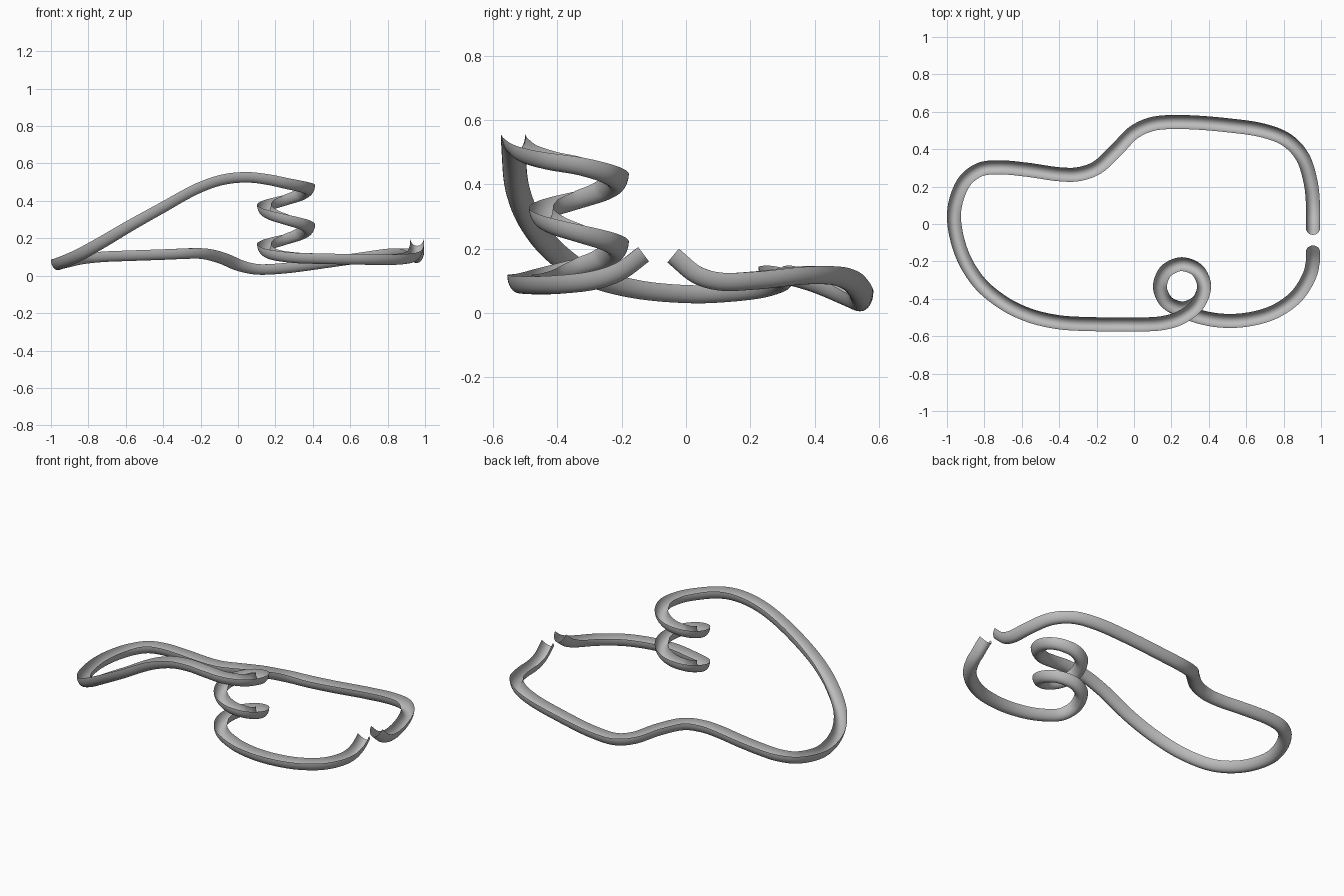
import bpy
import math
from mathutils import Vector

HALF_WIDTH = 0.0375
DEPTH = 0.056
SIDES = 16
STEPS = 8

cube = bpy.data.objects.get("Cube")
if cube:
    bpy.data.objects.remove(cube, do_unlink=True)


def make_material(name, colour):
    material = bpy.data.materials.new(name)
    material.use_nodes = True
    material.diffuse_color = colour
    material.node_tree.nodes["Principled BSDF"].inputs["Base Color"].default_value = colour
    return material


def helix_points(centre, radius, base, pitch, first, last, step):
    """Clockwise climbing coil; angle zero is the left-hand extreme."""
    points = []
    for turn in range(first, last + 1, step):
        angle = math.radians(180 - turn)
        points.append((centre[0] + radius * math.cos(angle),
                       centre[1] + radius * math.sin(angle),
                       base + pitch * turn / 360))
    return points


def smooth_path(controls, steps):
    """Centripetal Catmull-Rom curve through the control points."""
    pts = [Vector(p) for p in controls]
    pts = [pts[0] * 2 - pts[1]] + pts + [pts[-1] * 2 - pts[-2]]
    path = []
    for p, q, r, s in zip(pts, pts[1:], pts[2:], pts[3:]):
        a = math.sqrt((q - p).length)
        b = math.sqrt((r - q).length)
        c = math.sqrt((s - r).length)
        start = ((q - p) / a - (r - p) / (a + b) + (r - q) / b) * b
        end = ((r - q) / b - (s - q) / (b + c) + (s - r) / c) * b
        for i in range(steps):
            t = i / steps
            path.append(q * (2*t**3 - 3*t**2 + 1) + start * (t**3 - 2*t**2 + t)
                        + r * (3*t**2 - 2*t**3) + end * (t**3 - t**2))
    path.append(pts[-2])
    return path


def sweep_channel(name, path, material):
    """Open round-bottomed gutter swept along the line of its floor."""
    verts, faces = [], []
    row = SIDES + 1
    last = len(path) - 1
    for i, point in enumerate(path):
        tangent = (path[min(i + 1, last)] - path[max(i - 1, 0)]).normalized()
        side = tangent.cross(Vector((0, 0, 1))).normalized()
        up = side.cross(tangent)
        for j in range(row):
            angle = math.pi * j / SIDES
            verts.append(point - side * HALF_WIDTH * math.cos(angle)
                         + up * DEPTH * (1 - math.sin(angle)))
    for i in range(last):
        for j in range(SIDES):
            k = i * row + j
            faces.append((k, k + row, k + row + 1, k + 1))
    mesh = bpy.data.meshes.new(name)
    mesh.from_pydata(verts, [], faces)
    mesh.materials.append(material)
    mesh.polygons.foreach_set("use_smooth", [True] * len(mesh.polygons))
    obj = bpy.data.objects.new(name, mesh)
    bpy.context.collection.objects.link(obj)
    return obj


# Low front curve, from the raised open end to the coil
front_curve = [
    (.957, -.115, .16), (.956, -.19, .105), (.94, -.27, .075), (.87, -.385, .06),
    (.75, -.47, .058), (.6, -.512, .06), (.45, -.515, .063), (.3, -.48, .068),
]

# Climbing coil
coil = helix_points((.257, -.333), .117, .113, .21, -45, 540, 45)

# High front hump and descent to the right-hand end
descent = [
    (.34, -.43, .445), (.25, -.5, .465), (.15, -.53, .487), (.05, -.537, .498),
    (-.07, -.537, .487), (-.2, -.536, .443), (-.4, -.525, .333), (-.56, -.488, .242),
    (-.7, -.42, .158), (-.83, -.31, .085), (-.92, -.16, .045), (-.962, .02, .03),
]

# Wavy return along the back
back_wave = [
    (-.95, .13, .034), (-.9, .235, .046), (-.82, .292, .063), (-.72, .303, .073),
    (-.57, .29, .079), (-.4, .266, .085), (-.3, .266, .089), (-.2, .3, .09),
    (-.1, .39, .066), (0, .49, .025), (.1, .535, .006), (.25, .545, .012),
]

# Left-hand end, climbing to the second open end
end_curve = [
    (.5, .528, .045), (.7, .497, .073), (.82, .447, .088), (.9, .36, .088),
    (.945, .22, .073), (.957, .1, .07), (.957, .02, .094), (.957, -.058, .157),
]

grey = make_material("plain grey", (.5, .5, .5, 1))
controls = front_curve + coil + descent + back_wave + end_curve
sweep_channel("track_channel", smooth_path(controls, STEPS), grey)
